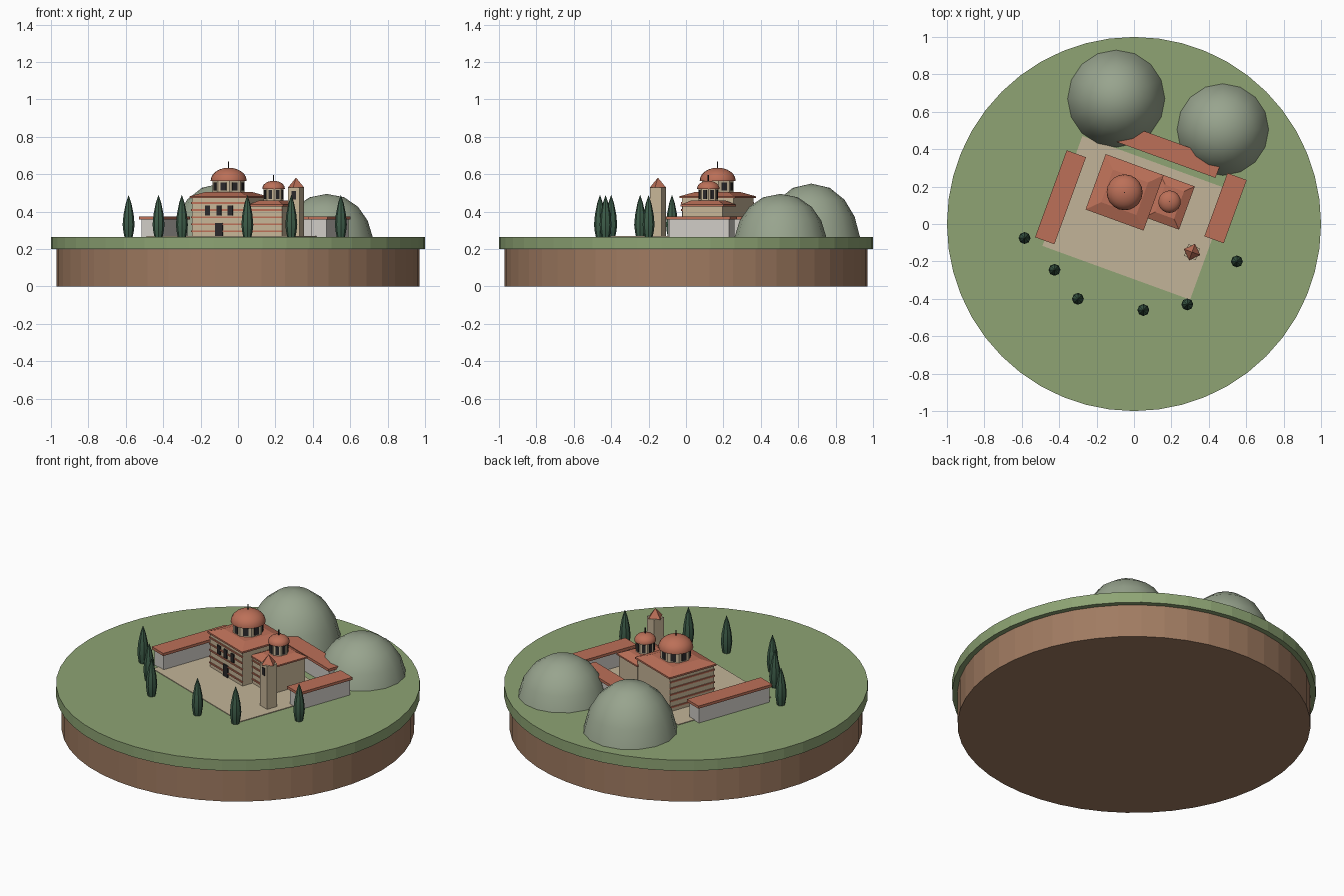
import bpy, bmesh, math
from mathutils import Matrix, Vector

cube = bpy.data.objects.get("Cube")
if cube:
    bpy.data.objects.remove(cube, do_unlink=True)


def material(name, r, g, b):
    lin = [(c / 255 / 12.92 if c < 11 else ((c / 255 + 0.055) / 1.055) ** 2.4) for c in (r, g, b)]
    m = bpy.data.materials.new(name)
    m.use_nodes = True
    m.diffuse_color = (*lin, 1)
    m.node_tree.nodes["Principled BSDF"].inputs["Base Color"].default_value = (*lin, 1)
    return m


GRASS = material("grass green", 142, 164, 116)
EARTH = material("earth brown", 160, 123, 97)
PLAZA = material("paving sand", 194, 180, 152)
STONE = material("stone beige", 200, 182, 152)
PLASTER = material("plaster grey", 208, 204, 198)
ROOF = material("terracotta", 188, 112, 88)
HILL = material("hill sage", 152, 164, 142)
LEAF = material("cypress green", 62, 94, 74)
DARK = material("dark opening", 42, 40, 42)

TURN = Matrix.Rotation(math.radians(-20), 4, 'Z')   # the complex is turned on its island
GROUND = 0.265


def add(name, bm, mat, matrix, smooth=False):
    mesh = bpy.data.meshes.new(name)
    bmesh.ops.recalc_face_normals(bm, faces=bm.faces)
    bm.to_mesh(mesh)
    bm.free()
    mesh.materials.append(mat)
    ob = bpy.data.objects.new(name, mesh)
    bpy.context.collection.objects.link(ob)
    ob.matrix_world = matrix
    if smooth:
        bpy.ops.object.select_all(action='DESELECT')
        ob.select_set(True)
        bpy.context.view_layer.objects.active = ob
        bpy.ops.object.shade_smooth_by_angle(angle=math.radians(35))
    return ob


def box(name, mat, center, size, z0, z1, inset=0.0, spin=0.0):
    """Box in the turned frame; inset narrows its top into a hipped shape."""
    bm = bmesh.new()
    bmesh.ops.create_cube(bm, size=1)
    for v in bm.verts:
        top = v.co.z > 0
        for i in (0, 1):
            v.co[i] *= size[i] - (2 * inset if top else 0)
        v.co.z = z1 - z0 if top else 0
    place = TURN @ Matrix.Translation((*center, z0)) @ Matrix.Rotation(spin, 4, 'Z')
    return add(name, bm, mat, place)


def lathe(name, mat, loc, profile, sides, smooth=False, turned=False, start=0.0):
    """Revolve (radius, height) points about z; radius zero closes to a point."""
    bm = bmesh.new()
    rings = []
    for r, z in profile:
        n = sides if r > 0 else 1
        rings.append([bm.verts.new((r * math.cos(start + math.tau * k / sides),
                                    r * math.sin(start + math.tau * k / sides), z)) for k in range(n)])
    for low, high in zip(rings, rings[1:]):
        for k in range(sides):
            j = (k + 1) % sides
            if len(high) == 1:
                bm.faces.new((low[k], low[j], high[0]))
            else:
                bm.faces.new((low[k], low[j], high[j], high[k]))
    bm.faces.new(rings[0][::-1])
    if len(rings[-1]) > 1:
        bm.faces.new(rings[-1])
    place = Matrix.Translation(loc)
    return add(name, bm, mat, TURN @ place if turned else place, smooth)


# Island
lathe("earth_base", EARTH, (0, 0, 0), [(0.97, 0), (0.97, 0.2)], 48)
lathe("grass_top", GRASS, (0, 0, 0), [(1, 0.2), (1, GROUND)], 48)
box("courtyard", PLAZA, (0, 0.035), (0.84, 0.625), GROUND - 0.01, GROUND + 0.004)

# Hills
hill_shape = [(1, 0), (0.89, 0.38), (0.68, 0.7), (0.38, 0.92), (0, 1)]
for name, x, y, r, h in (("hill_large", -0.095, 0.67, 0.26, 0.285),
                         ("hill_small", 0.475, 0.505, 0.245, 0.23)):
    lathe(name, HILL, (x, y, GROUND), [(p * r, q * h) for p, q in hill_shape], 16, True)

# Cypresses
cypress = [(0.022, 0), (0.028, 0.03), (0.032, 0.065), (0.027, 0.12), (0.015, 0.18), (0, 0.225)]
for i, (x, y) in enumerate([(-0.585, -0.075), (-0.425, -0.245), (-0.3, -0.4),
                            (0.05, -0.46), (0.285, -0.43), (0.55, -0.2)]):
    lathe(f"cypress_{i + 1}", LEAF, (x, y, GROUND), cypress, 8, True)

# Low wings round the courtyard
for name, cx, cy, w, d in (("left_wing", -0.418, 0, 0.11, 0.495),
                           ("right_wing", 0.431, 0.247, 0.11, 0.36),
                           ("back_wing", 0.01, 0.433, 0.63, 0.105)):
    box(name + "_walls", PLASTER, (cx, cy), (w - 0.02, d - 0.02), GROUND, 0.358)
    box(name + "_roof", ROOF, (cx, cy), (w, d), 0.358, 0.374)


def dome(name, center, r, z0, z1, z2, tip):
    """Octagonal drum with openings, a round cap and a spike."""
    lathe(name + "_drum", STONE, (*center, z0), [(r, 0), (r, z1 - z0)], 8,
          turned=True, start=math.pi / 8)
    flat = r * math.cos(math.pi / 8)
    for k in range(8):
        a = k * math.tau / 8
        spot = (center[0] + flat * math.cos(a), center[1] + flat * math.sin(a))
        box(f"{name}_window_{k + 1}", DARK, spot, (0.008, r * 0.36), z0 + 0.012, z1 - 0.01, spin=a)
    cap = r * 1.13
    steps = [i * math.pi / 12 for i in range(6)]
    lathe(name + "_cap", ROOF, (*center, z1),
          [(cap, -0.004)] + [(cap * math.cos(t), (z2 - z1) * math.sin(t)) for t in steps] + [(0, z2 - z1)],
          20, True, True)
    lathe(name + "_spike", DARK, (*center, z2 - 0.003), [(0.003, 0), (0.003, tip - z2)], 6, turned=True)


# Main church
main = (-0.105, 0.142)
box("main_walls", STONE, main, (0.31, 0.295), GROUND, 0.475)
box("main_eave", ROOF, main, (0.33, 0.315), 0.472, 0.482)
box("main_roof", ROOF, main, (0.33, 0.315), 0.482, 0.505, inset=0.065)
dome("main_dome", main, 0.085, 0.5, 0.567, 0.635, 0.67)

# Side chapel
chapel = (0.138, 0.177)
box("chapel_walls", STONE, chapel, (0.18, 0.228), GROUND, 0.43)
box("chapel_eave", ROOF, chapel, (0.197, 0.246), 0.428, 0.437)
box("chapel_roof", ROOF, chapel, (0.197, 0.246), 0.437, 0.46, inset=0.045)
dome("chapel_dome", chapel, 0.053, 0.455, 0.525, 0.565, 0.6)

# Brick courses on the front and left walls
for i in range(5):
    z = 0.29 + 0.038 * i
    box(f"main_front_course_{i + 1}", ROOF, (main[0], -0.006), (0.316, 0.008), z, z + 0.009)
    box(f"main_side_course_{i + 1}", ROOF, (-0.261, main[1]), (0.008, 0.295), z, z + 0.009)
    if i < 4:
        box(f"chapel_front_course_{i + 1}", ROOF, (chapel[0], 0.062), (0.182, 0.008), z, z + 0.009)

# Front door and windows
box("front_door", DARK, (main[0], -0.008), (0.042, 0.009), GROUND, 0.34)
for k in (-1, 0, 1):
    box(f"front_window_{k + 2}", DARK, (main[0] + k * 0.065, -0.008), (0.028, 0.009), 0.38, 0.432)

# Bell tower
tower = (0.343, -0.035)
box("tower_walls", STONE, tower, (0.066, 0.066), GROUND, 0.53)
lathe("tower_roof", ROOF, (*tower, 0.528), [(0.047, 0), (0, 0.054)], 4, turned=True)
box("tower_window", DARK, (tower[0], tower[1] - 0.033), (0.024, 0.008), 0.465, 0.51)
